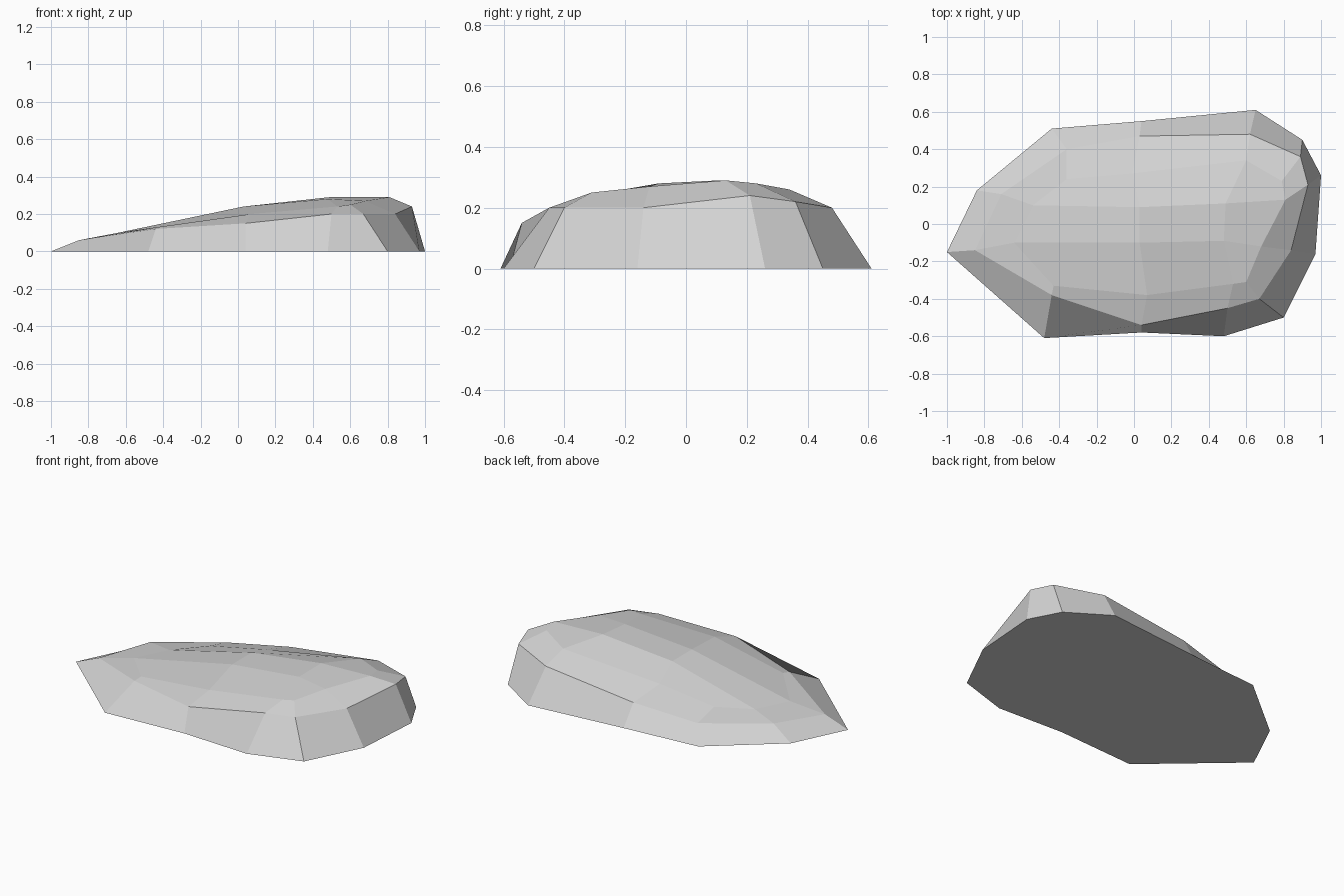
import bpy
import bmesh

default_cube = bpy.data.objects.get("Cube")
if default_cube:
    bpy.data.objects.remove(default_cube, do_unlink=True)

# Pale stone material
stone = bpy.data.materials.new("pale_grey_stone")
stone.use_nodes = True
stone_colour = (0.65, 0.65, 0.65, 1)
stone.diffuse_color = stone_colour
stone.node_tree.nodes["Principled BSDF"].inputs["Base Color"].default_value = stone_colour

# Ground outline, counter-clockwise from the low tip
ground_outline = [
    (-1, -.15), (-.48, -.61), (.04, -.58), (.48, -.6), (.8, -.5), (.97, -.16),
    (1, .26), (.9, .45), (.65, .61), (.04, .55), (-.44, .51), (-.84, .18),
]

# Rim where the steep sides meet the top
rim = [
    (-.85, -.14, .06), (-.44, -.38, .12), (.04, -.54, .15), (.5, -.45, .2),
    (.67, -.4, .2), (.84, -.14, .2), (.93, .21, .24), (.89, .36, .22),
    (.62, .48, .2), (.03, .47, .13), (-.36, .4, .08), (-.71, .16, .08),
]

# Shoulder between the rim and the crown
shoulder = [
    (-.64, -.1, .1), (-.43, -.33, .13), (.07, -.38, .2), (.53, -.32, .24),
    (.6, -.31, .25), (.68, -.12, .27), (.81, .13, .29), (.79, .23, .28),
    (.6, .34, .26), (-.01, .27, .18), (-.36, .24, .12), (-.54, .1, .1),
]

# Crown plateau
crown = [(.03, -.1, .24), (.48, -.09, .28), (.49, .11, .29), (.03, .09, .24)]


def add_ring(bm, points):
    """Add one loop of vertices."""
    return [bm.verts.new(point) for point in points]


def bridge_rings(bm, lower, upper):
    """Join two loops of equal length with a band of quads."""
    count = len(lower)
    for i in range(count):
        following = (i + 1) % count
        bm.faces.new((lower[i], lower[following], upper[following], upper[i]))


bm = bmesh.new()
base = add_ring(bm, [(x, y, 0) for x, y in ground_outline])
edge = add_ring(bm, rim)
inner = add_ring(bm, shoulder)
front_left, front_right, back_right, back_left = plateau = add_ring(bm, crown)

# Flat underside, steep sides and sloping shoulder
bm.faces.new(list(reversed(base)))
bridge_rings(bm, base, edge)
bridge_rings(bm, edge, inner)

# Facets from the shoulder up to the crown
bm.faces.new(plateau)
bm.faces.new(inner[0:3] + [front_left])
bm.faces.new(inner[2:4] + [front_right, front_left])
bm.faces.new(inner[3:6] + [front_right])
bm.faces.new(inner[5:7] + [back_right, front_right])
bm.faces.new(inner[6:9] + [back_right])
bm.faces.new(inner[8:10] + [back_left, back_right])
bm.faces.new(inner[9:12] + [back_left])
bm.faces.new([inner[11], inner[0], front_left, back_left])

# Flat shaded rock object
mesh = bpy.data.meshes.new("flat_rock")
bm.to_mesh(mesh)
bm.free()
mesh.materials.append(stone)
rock = bpy.data.objects.new("flat_rock", mesh)
bpy.context.collection.objects.link(rock)
